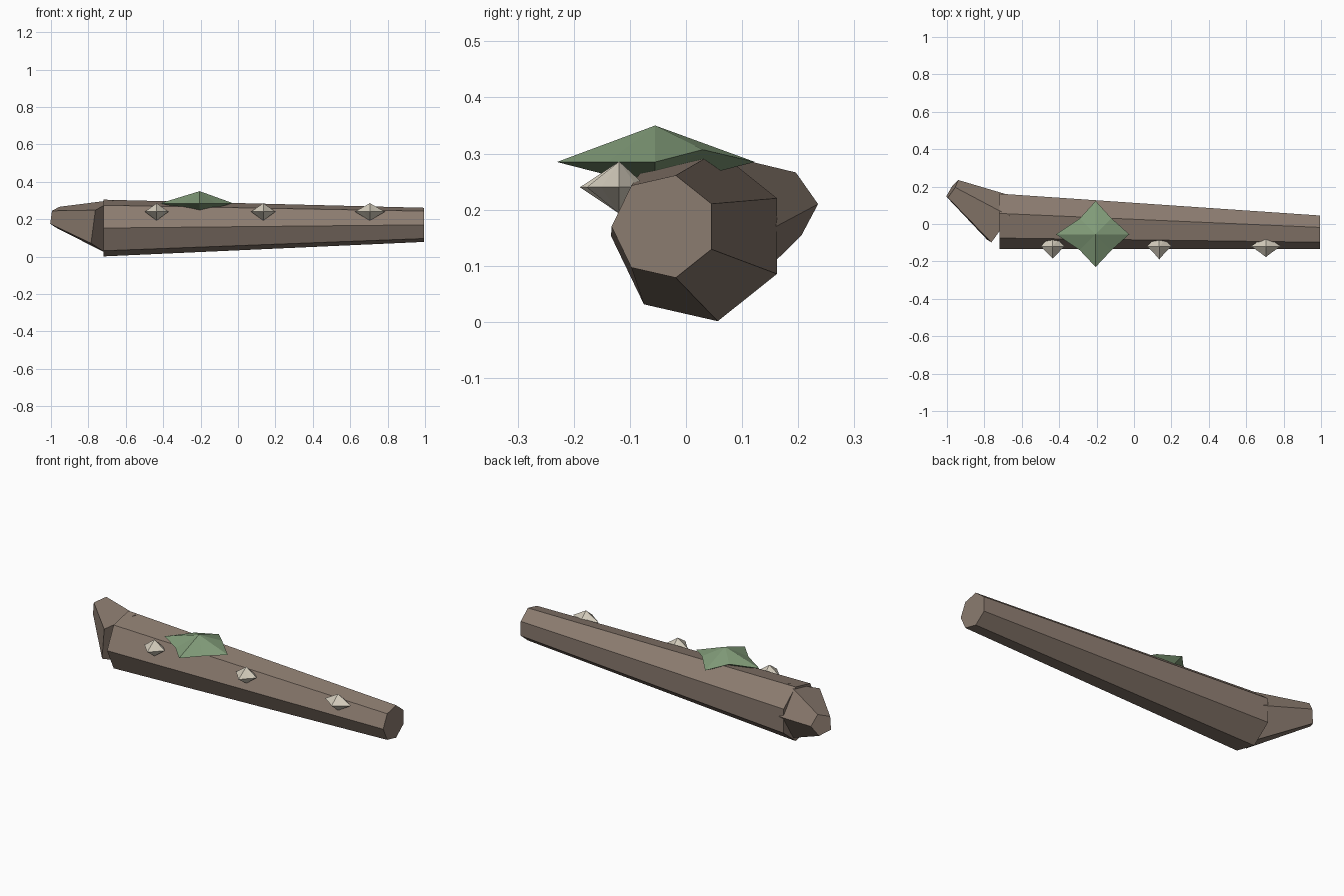
import bpy, math
from mathutils import Vector

if "Cube" in bpy.data.objects:
    bpy.data.objects.remove(bpy.data.objects["Cube"])


def material(name, rgb):
    m = bpy.data.materials.new(name)
    m.diffuse_color = (*rgb, 1)
    m.use_nodes = True
    m.node_tree.nodes["Principled BSDF"].inputs["Base Color"].default_value = m.diffuse_color
    return m


def add_mesh(name, verts, faces, mat):
    me = bpy.data.meshes.new(name)
    me.from_pydata([tuple(v) for v in verts], [], faces)
    me.materials.append(mat)
    ob = bpy.data.objects.new(name, me)
    bpy.context.collection.objects.link(ob)
    return ob


def tapered_prism(name, sides, p0, r0, p1, r1, u, v, start, mat):
    # n-sided frustum between two centres; u, v span the cross-section
    verts = []
    for p, r in ((p0, r0), (p1, r1)):
        for i in range(sides):
            a = start + math.tau * i / sides
            verts.append(Vector(p) + r * (math.cos(a) * u + math.sin(a) * v))
    n = sides
    faces = [(i, (i + 1) % n, n + (i + 1) % n, n + i) for i in range(n)]
    faces += [tuple(reversed(range(n))), tuple(range(n, 2 * n))]
    return add_mesh(name, verts, faces, mat)


def star_gem(name, c, right, back, left, front, diag, up, down, mat, back_lift=0):
    # low star-shaped double pyramid with four long points
    radii = (right, diag, back, diag, left, diag, front, diag)
    verts = []
    for i, r in enumerate(radii):
        a = math.tau * i / 8
        lift = back_lift if i in (1, 3) else 0
        verts.append((c[0] + r * math.cos(a), c[1] + r * math.sin(a), c[2] + lift))
    verts += [(c[0], c[1], c[2] + up), (c[0], c[1], c[2] - down)]
    faces = []
    for i in range(8):
        j = (i + 1) % 8
        faces += [(i, j, 8), (j, i, 9)]
    return add_mesh(name, verts, faces, mat)


bark = material("bark", (0.26, 0.20, 0.16))
moss = material("moss", (0.22, 0.33, 0.19))
shell = material("shell", (0.65, 0.60, 0.50))

# seven-sided tapered log
tapered_prism("log", 7, (-0.72, 0.022, 0.153), 0.1556, (0.995, -0.039, 0.17), 0.0936,
              Vector((0, 1, 0)), Vector((0, 0, 1)), math.pi / 7, bark)

# five-sided broken stub at the thick end
base, tip = Vector((-0.707, 0.013, 0.16)), Vector((-0.973, 0.185, 0.21))
axis = (base - tip).normalized()
side = Vector((-axis.y, axis.x, 0)).normalized()
tapered_prism("branch_stub", 5, tip, 0.06, base, 0.153, side, axis.cross(side), 0, bark)

# moss patch on top
star_gem("moss_patch", (-0.205, -0.055, 0.285), 0.18, 0.178, 0.212, 0.175, 0.12,
         0.065, 0.045, moss, back_lift=0.022)

# barnacles along the front
for i, (x, w, f) in enumerate(((-0.435, 0.063, 0.065), (0.135, 0.065, 0.07), (0.705, 0.08, 0.058))):
    star_gem(f"barnacle_{i + 1}", (x, -0.119, 0.24), w, 0.05, w, f, 0.046, 0.046, 0.047, shell)
